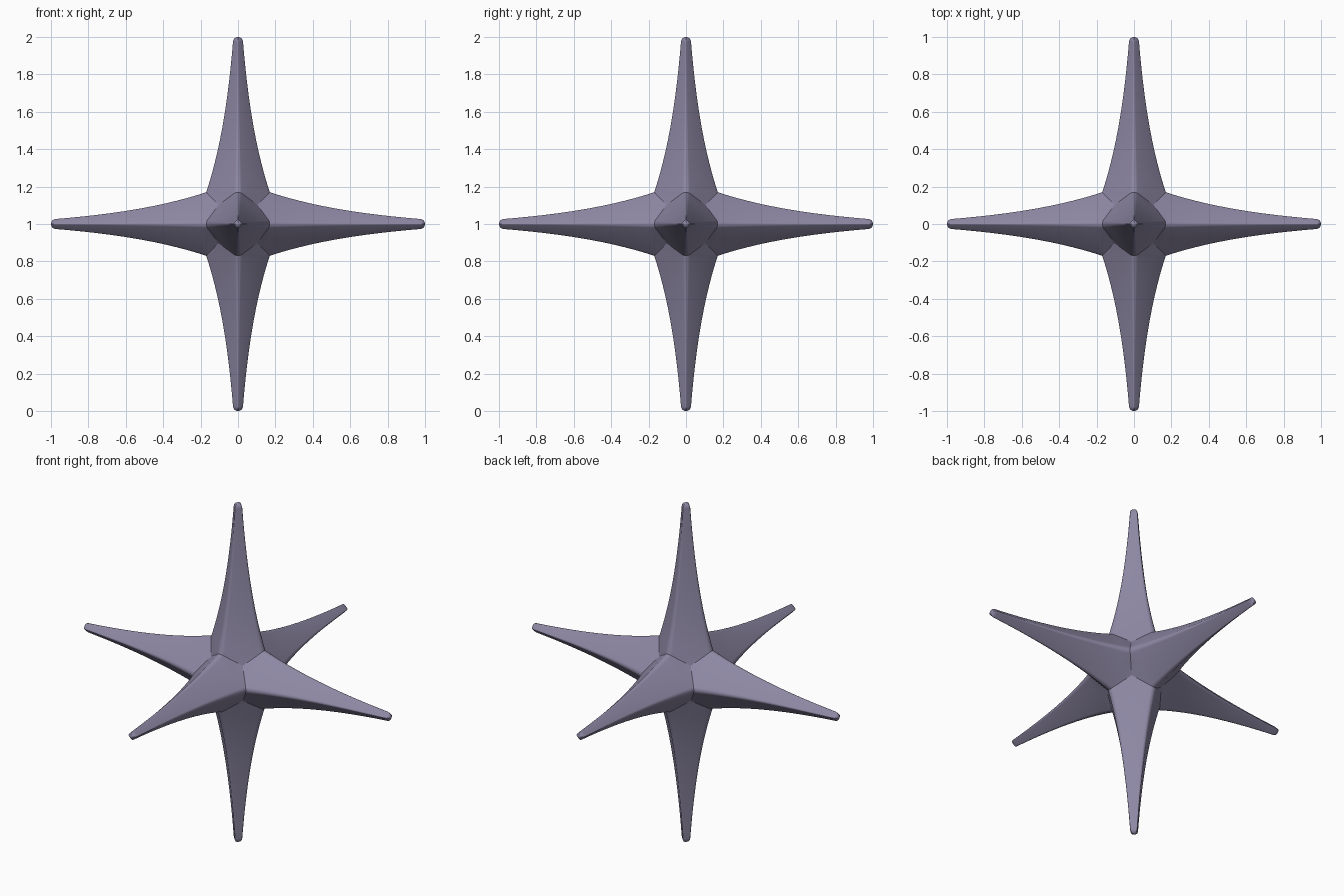
import bpy
import bmesh
from math import cos, sin, pi, exp, radians, sqrt
from mathutils import Vector, Matrix

cube = bpy.data.objects.get("Cube")
if cube:
    bpy.data.objects.remove(cube, do_unlink=True)

RINGS, CORNER_STEPS, TIP_STEPS = 24, 6, 6
TIP_RADIUS = 0.027
SHARPNESS = 1.07      # diamond corner before rounding, relative to width


def half_width(t):
    return 0.255 * exp(-1.74 * t) - 0.02


def rounded_diamond():
    """Unit diamond with rounded corners on the axes."""
    radius = (SHARPNESS - 1) / (sqrt(2) - 1)
    centre = 1 - radius
    points = []
    for corner in range(4):
        axis = corner * pi / 2
        for i in range(CORNER_STEPS + 1):
            a = axis - pi / 4 + (pi / 2) * i / CORNER_STEPS
            points.append((centre * cos(axis) + radius * cos(a),
                           centre * sin(axis) + radius * sin(a)))
    return points


def build_spike():
    """Spike along +z, mitred so that six of them close into one shell."""
    bm = bmesh.new()
    shoulder = 1 - TIP_RADIUS
    profile = [(shoulder * i / RINGS, half_width(shoulder * i / RINGS))
               for i in range(RINGS + 1)]
    for i in range(1, TIP_STEPS):
        a = pi / 2 * i / TIP_STEPS
        profile.append((shoulder + TIP_RADIUS * sin(a), half_width(shoulder) * cos(a)))
    section = rounded_diamond()
    rings = [[bm.verts.new((x * w, y * w, t)) for x, y in section] for t, w in profile]
    n = len(section)
    for low, high in zip(rings, rings[1:]):
        for i in range(n):
            j = (i + 1) % n
            bm.faces.new((low[i], low[j], high[j], high[i]))
    apex = bm.verts.new((0, 0, 1))
    for i in range(n):
        bm.faces.new((rings[-1][i], rings[-1][(i + 1) % n], apex))
    # mitre cuts against the four neighbouring spikes
    for normal in ((1, 0, -1), (-1, 0, -1), (0, 1, -1), (0, -1, -1)):
        bmesh.ops.bisect_plane(bm, geom=bm.verts[:] + bm.edges[:] + bm.faces[:],
                               dist=1e-6, plane_co=(0, 0, 0),
                               plane_no=Vector(normal), clear_outer=True)
    mesh = bpy.data.meshes.new("spike")
    bm.to_mesh(mesh)
    bm.free()
    return mesh


# six spikes welded into one body
spike = build_spike()
body = bmesh.new()
turns = [Matrix.Rotation(k * pi / 2, 4, 'X') for k in range(4)]
turns += [Matrix.Rotation(s * pi / 2, 4, 'Y') for s in (1, -1)]
for turn in turns:
    part = spike.copy()
    part.transform(turn)
    body.from_mesh(part)
    bpy.data.meshes.remove(part)
bpy.data.meshes.remove(spike)
bmesh.ops.remove_doubles(body, verts=body.verts[:], dist=1e-4)
bmesh.ops.recalc_face_normals(body, faces=body.faces[:])
bmesh.ops.translate(body, verts=body.verts[:], vec=(0, 0, 1))

mesh = bpy.data.meshes.new("six_pointed_star")
body.to_mesh(mesh)
body.free()
star = bpy.data.objects.new("six_pointed_star", mesh)
bpy.context.collection.objects.link(star)

# muted violet surface
colour = (0.27, 0.245, 0.37, 1)
mat = bpy.data.materials.new("muted violet")
mat.use_nodes = True
mat.diffuse_color = colour
mat.node_tree.nodes["Principled BSDF"].inputs["Base Color"].default_value = colour
mesh.materials.append(mat)

bpy.ops.object.select_all(action='DESELECT')
star.select_set(True)
bpy.context.view_layer.objects.active = star
bpy.ops.object.shade_smooth_by_angle(angle=radians(33))
